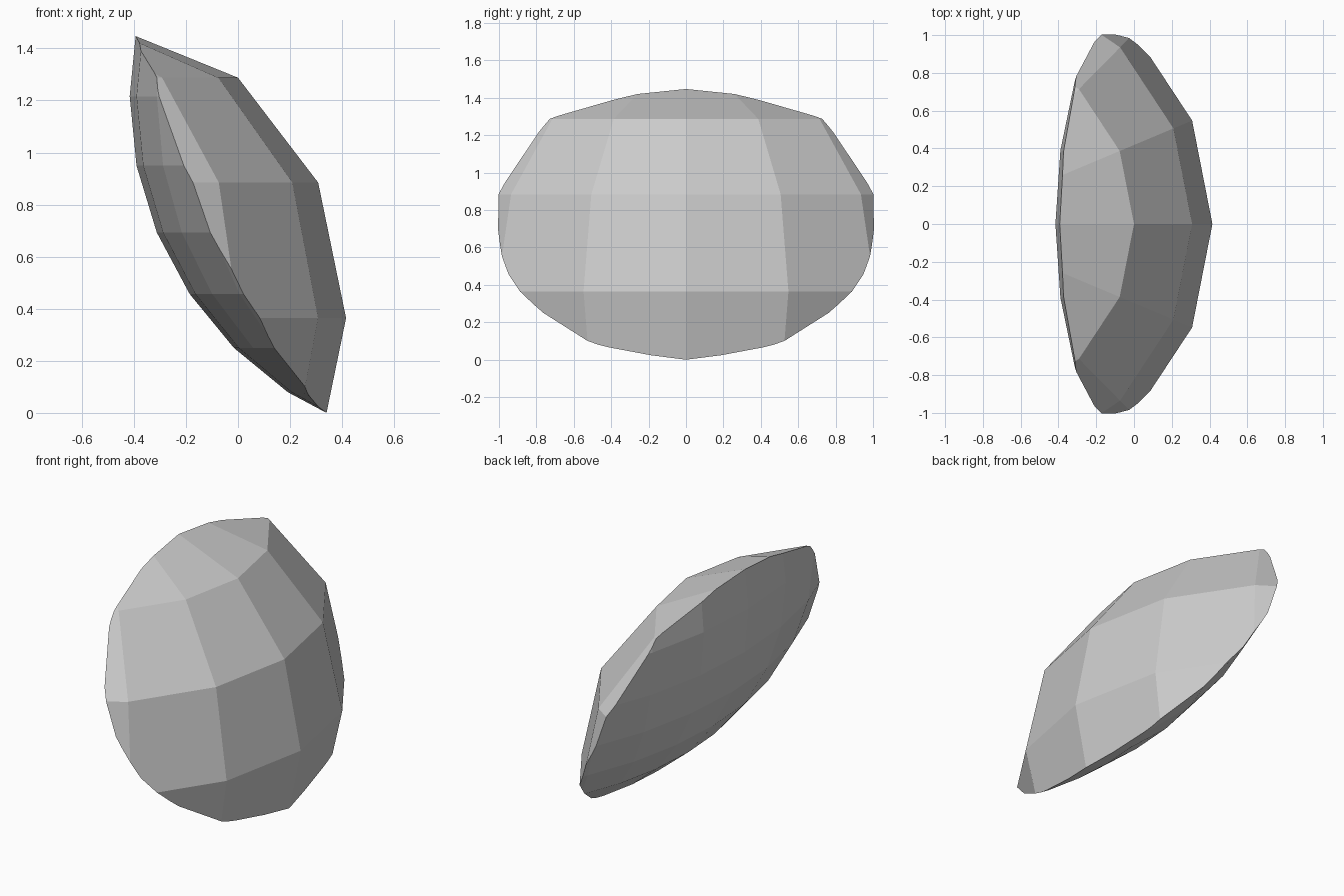
import bpy
import bmesh
from math import sin, cos, pi, radians
from mathutils import Vector

cube = bpy.data.objects.get("Cube")
if cube:
    bpy.data.objects.remove(cube, do_unlink=True)

# Plain stone colour
stone = bpy.data.materials.new("grey_stone")
stone.use_nodes = True
colour = (0.6, 0.6, 0.6, 1)
stone.diffuse_color = colour
stone.node_tree.nodes["Principled BSDF"].inputs["Base Color"].default_value = colour


def lathe(name, profile, steps, centre, y_scale):
    """Closed faceted solid turned around the vertical axis; profile runs pole to pole."""
    bm = bmesh.new()
    rings = []
    for r, z in profile:
        angles = [2 * pi * i / steps for i in range(steps)] if r > 0 else [0]
        rings.append([bm.verts.new(Vector((r * cos(a), r * sin(a) * y_scale, z)) + centre)
                      for a in angles])
    for low, high in zip(rings, rings[1:]):
        for i in range(steps):
            j = (i + 1) % steps
            corners = [low[i % len(low)], low[j % len(low)],
                       high[j % len(high)], high[i % len(high)]]
            bm.faces.new(list(dict.fromkeys(corners)))
    bmesh.ops.recalc_face_normals(bm, faces=bm.faces)
    mesh = bpy.data.meshes.new(name)
    bm.to_mesh(mesh)
    bm.free()
    mesh.materials.append(stone)
    obj = bpy.data.objects.new(name, mesh)
    bpy.context.collection.objects.link(obj)
    return obj


# Coarse dome on the outer side
upper = [(1.41, 0), (1.303, 0.52), (0.995, 0.923), (0.54, 1.108), (0, 1.2)]
outline = [(r, -z) for r, z in reversed(upper[1:])] + upper
lens = lathe("faceted_lens", outline, 16, Vector((-0.995, 0, 0.372)), 1.015)

# Finer, wider dome whose overlap with the first leaves the lens
R = 1.367
arc = [(R * cos(radians(t * 11.25)) if abs(t) < 8 else 0, R * sin(radians(t * 11.25)))
       for t in range(-8, 9)]
cutter = lathe("lens_cutter", arc, 32, Vector((0.951, 0, 1.2236)), 1.46)
cutter.hide_render = True

overlap = lens.modifiers.new("overlap", 'BOOLEAN')
overlap.operation = 'INTERSECT'
overlap.solver = 'EXACT'
overlap.object = cutter

# Keep the finished overlap and drop the cutter
bpy.context.view_layer.update()
graph = bpy.context.evaluated_depsgraph_get()
result = bpy.data.meshes.new_from_object(lens.evaluated_get(graph))
lens.modifiers.clear()
lens.data = result
bpy.data.objects.remove(cutter, do_unlink=True)

# Rest the lens on the ground
lowest = min(v.co.z for v in result.vertices)
for v in result.vertices:
    v.co.z -= lowest
